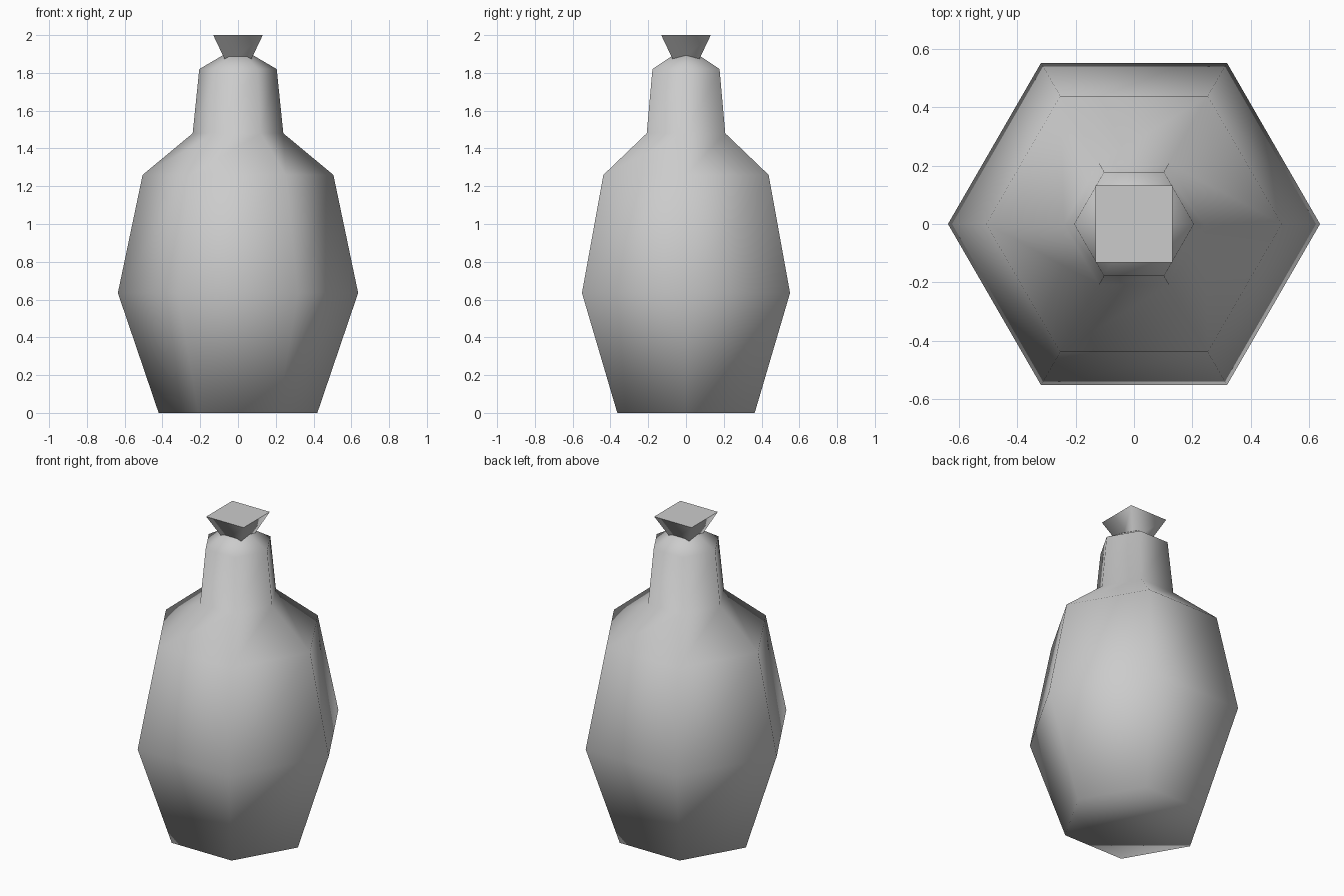
import bpy, bmesh
from math import cos, sin, pi

cube = bpy.data.objects.get("Cube")
if cube:
    bpy.data.objects.remove(cube, do_unlink=True)

GREY = (0.6, 0.6, 0.6, 1)
mat = bpy.data.materials.new("plain grey")
mat.use_nodes = True
mat.diffuse_color = GREY
mat.node_tree.nodes["Principled BSDF"].inputs["Base Color"].default_value = GREY


def lathe(name, profile, sides, turn=0.0, tip=None):
    """Stack rings of (radius, height), close the bottom, and close the top flat or to a tip."""
    bm = bmesh.new()
    rings = []
    for r, z in profile:
        rings.append([bm.verts.new((r * cos(turn + 2 * pi * i / sides),
                                    r * sin(turn + 2 * pi * i / sides), z))
                      for i in range(sides)])
    for low, high in zip(rings, rings[1:]):
        for i in range(sides):
            j = (i + 1) % sides
            bm.faces.new((low[i], low[j], high[j], high[i]))
    bm.faces.new(rings[0][::-1])
    if tip is None:
        bm.faces.new(rings[-1])
    else:
        apex = bm.verts.new((0, 0, tip))
        for i in range(sides):
            bm.faces.new((rings[-1][i], rings[-1][(i + 1) % sides], apex))
    for f in bm.faces:
        f.smooth = True
    mesh = bpy.data.meshes.new(name)
    bm.to_mesh(mesh)
    bm.free()
    mesh.materials.append(mat)
    obj = bpy.data.objects.new(name, mesh)
    bpy.context.collection.objects.link(obj)
    return obj


# Six-sided body with shoulder, neck and domed cap
body = lathe("bottle_body",
             [(0.42, 0), (0.636, 0.635), (0.505, 1.26), (0.24, 1.48), (0.205, 1.82)],
             6, tip=1.94)

# Square stopper flaring upward out of the neck
s = 2 ** 0.5
stopper = lathe("stopper", [(0.055 * s, 1.84), (0.131 * s, 2.0)], 4, turn=pi / 4)
for f in stopper.data.polygons:
    f.use_smooth = abs(f.normal.z) < 0.9
